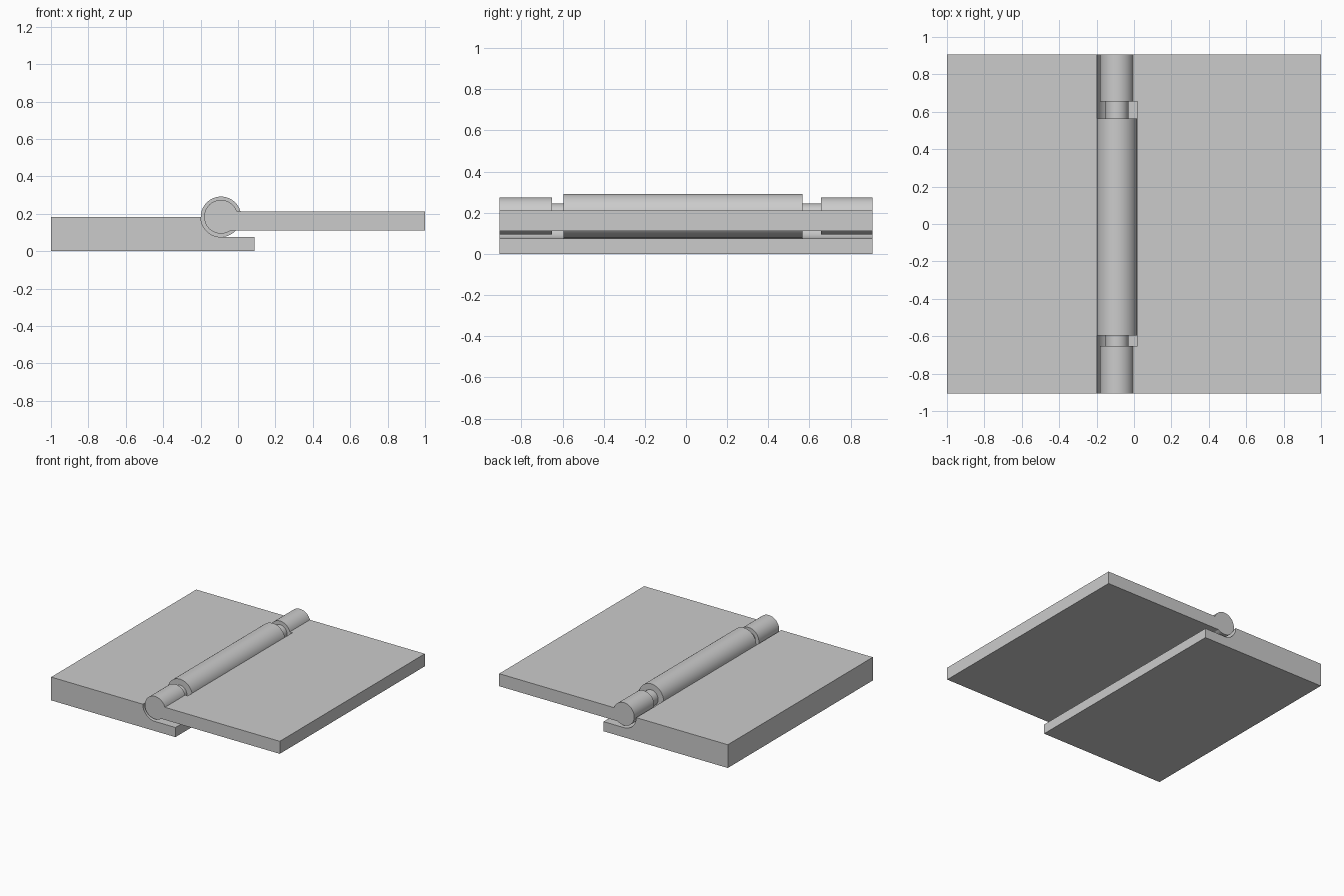
import bpy, bmesh, math
from math import cos, sin, asin, pi

if "Cube" in bpy.data.objects:
    bpy.data.objects.remove(bpy.data.objects["Cube"], do_unlink=True)

CX, CZ = -0.091, 0.184            # hinge axis
R_BARREL, R_KNUCKLE, R_PIN = 0.108, 0.09, 0.061
HALF = 0.906                      # half length along the axis

steel = bpy.data.materials.new("steel grey")
steel.use_nodes = True
colour = (0.6, 0.6, 0.6, 1)
steel.diffuse_color = colour
steel.node_tree.nodes["Principled BSDF"].inputs["Base Color"].default_value = colour


def arc(radius, start, end, steps):
    """Points in x, z around the hinge axis."""
    return [(CX + radius * cos(start + (end - start) * i / steps),
             CZ + radius * sin(start + (end - start) * i / steps))
            for i in range(steps + 1)]


def extrude(name, profile, y0, y1):
    """Solid made from an x, z profile swept from y0 to y1."""
    bm = bmesh.new()
    face = bm.faces.new([bm.verts.new((x, y0, z)) for x, z in profile])
    swept = bmesh.ops.extrude_face_region(bm, geom=[face])["geom"]
    bmesh.ops.translate(bm, vec=(0, y1 - y0, 0),
                        verts=[v for v in swept if isinstance(v, bmesh.types.BMVert)])
    bmesh.ops.recalc_face_normals(bm, faces=bm.faces)
    mesh = bpy.data.meshes.new(name)
    bm.to_mesh(mesh)
    bm.free()
    mesh.materials.append(steel)
    obj = bpy.data.objects.new(name, mesh)
    bpy.context.collection.objects.link(obj)
    return obj


def select(obj):
    bpy.ops.object.select_all(action="DESELECT")
    obj.select_set(True)
    bpy.context.view_layer.objects.active = obj


def rod(name, radius, y0, y1):
    return extrude(name, arc(radius, 0, 2 * pi, 64)[:-1], y0, y1)


# Lower leaf: thick plate with a quarter-round socket and a thin lip
lower_leaf = extrude("lower_leaf",
                     [(-1, 0), (0.087, 0), (0.087, CZ - R_BARREL)]
                     + arc(R_BARREL, 1.5 * pi, pi, 20) + [(-1, CZ)],
                     -HALF, HALF)

# Upper leaf: plate ending in a round knuckle
TOP, BOTTOM = 0.211, 0.112
upper_leaf = extrude("upper_leaf",
                     [(1, BOTTOM), (1, TOP)]
                     + arc(R_KNUCKLE, asin((TOP - CZ) / R_KNUCKLE),
                           2 * pi + asin((BOTTOM - CZ) / R_KNUCKLE), 54),
                     -HALF, HALF)

# Notch in the upper leaf that makes room for the barrel
notch = extrude("notch_cutter", [(-0.3, -0.1), (0.018, -0.1), (0.018, 0.5), (-0.3, 0.5)],
                -0.652, 0.656)
notch.hide_render = True
cut = upper_leaf.modifiers.new("notch", "BOOLEAN")
cut.operation, cut.solver, cut.object = "DIFFERENCE", "EXACT", notch
select(upper_leaf)
bpy.ops.object.modifier_apply(modifier=cut.name)
bpy.data.objects.remove(notch, do_unlink=True)

# Central barrel and the thin pin showing at its ends
barrel = rod("barrel", R_BARREL, -0.595, 0.565)
pin = rod("pin", R_PIN, -0.67, 0.67)

for part in (lower_leaf, upper_leaf, barrel, pin):
    select(part)
    bpy.ops.object.shade_smooth_by_angle(angle=math.radians(25))
